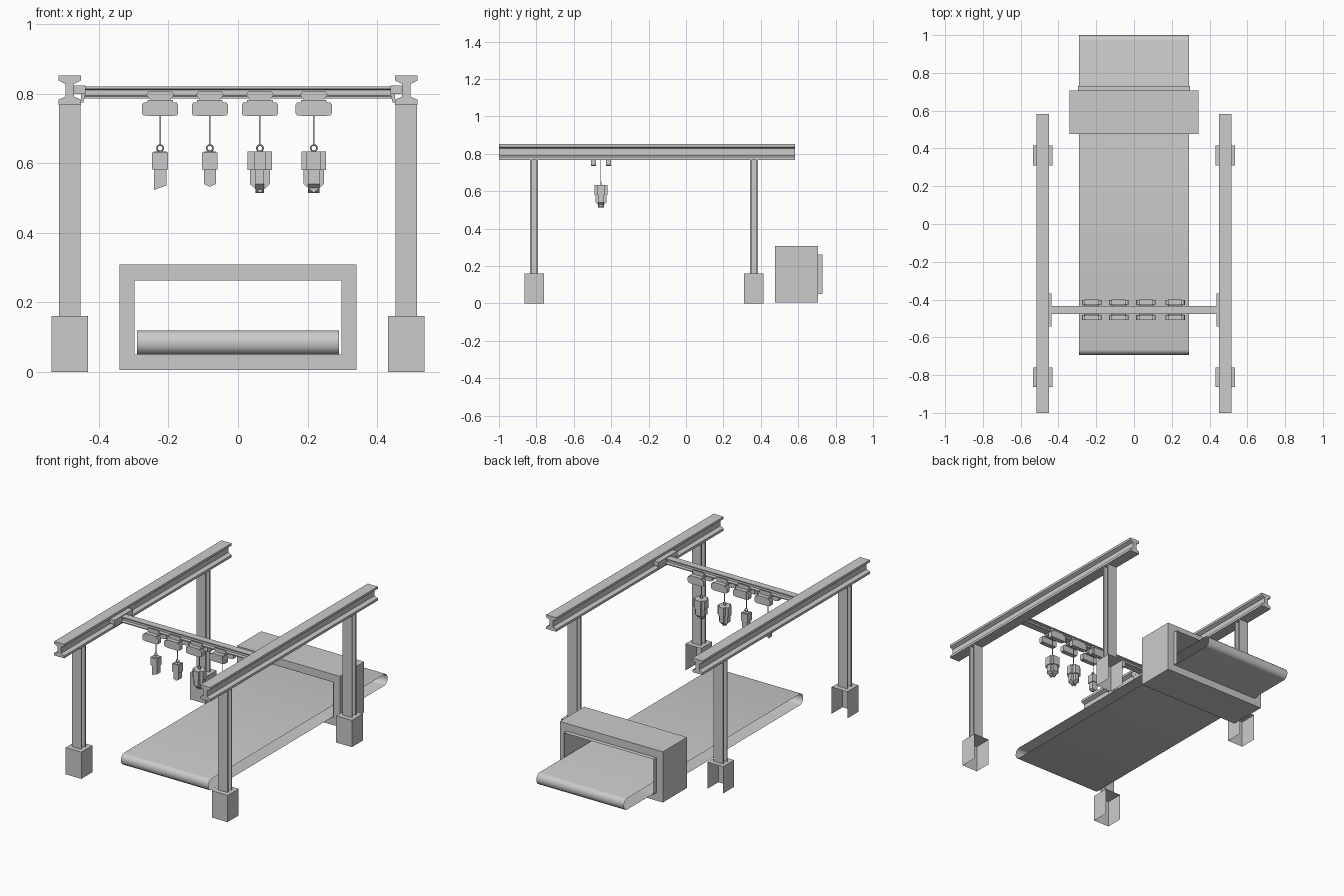
import bpy, bmesh, math
from mathutils import Vector

if "Cube" in bpy.data.objects:
    bpy.data.objects.remove(bpy.data.objects["Cube"])

AX = {'x': lambda a, b, t: (t, a, b), 'y': lambda a, b, t: (a, t, b), 'z': lambda a, b, t: (a, b, t)}


def finish(name, bm, normals=True):
    if normals:
        bmesh.ops.recalc_face_normals(bm, faces=bm.faces)
    me = bpy.data.meshes.new(name)
    bm.to_mesh(me)
    bm.free()
    ob = bpy.data.objects.new(name, me)
    bpy.context.collection.objects.link(ob)
    return ob


def prism(name, pts, axis, t0, t1, caps=True):
    """Extrude a 2D outline along an axis."""
    bm = bmesh.new()
    f = AX[axis]
    lo = [bm.verts.new(f(a, b, t0)) for a, b in pts]
    hi = [bm.verts.new(f(a, b, t1)) for a, b in pts]
    n = len(pts)
    for i in range(n):
        j = (i + 1) % n
        bm.faces.new((lo[i], lo[j], hi[j], hi[i]))
    if caps:
        bm.faces.new(lo)
        bm.faces.new(hi)
    return finish(name, bm)


def box(name, x0, x1, y0, y1, z0, z1, drop=()):
    """Box; faces whose normal is listed in drop are left open."""
    bm = bmesh.new()
    bmesh.ops.create_cube(bm, size=1)
    for v in bm.verts:
        v.co = ((x0 + x1) / 2 + v.co.x * (x1 - x0), (y0 + y1) / 2 + v.co.y * (y1 - y0),
                (z0 + z1) / 2 + v.co.z * (z1 - z0))
    bm.normal_update()
    gone = [f for f in bm.faces if any(f.normal.dot(Vector(d)) > 0.9 for d in drop)]
    bmesh.ops.delete(bm, geom=gone, context='FACES')
    return finish(name, bm, not drop)


def i_section(c, z0, z1, w, web, fl, slope=0.0):
    """I-beam outline: overall half width w, half web, flange depth, inner slope."""
    h = [(w, z0), (w, z0 + fl), (web, z0 + fl + slope), (web, z1 - fl - slope), (w, z1 - fl), (w, z1)]
    return [(c + a, b) for a, b in h] + [(c - a, b) for a, b in reversed(h)]


def smooth(ob, angle=40):
    bpy.context.view_layer.objects.active = ob
    ob.select_set(True)
    bpy.ops.object.shade_smooth_by_angle(angle=math.radians(angle))
    ob.select_set(False)


# Runway beams, columns and open-backed footings
for s, side in ((-1, "left"), (1, "right")):
    cx = s * 0.484
    prism(f"{side}_runway_beam", i_section(cx, 0.768, 0.852, 0.033, 0.012, 0.014, 0.010), 'y', -1, 0.583)
    for cy, end in ((-0.812, "front"), (0.363, "back")):
        prism(f"{side}_{end}_column", i_section(0, -0.022, 0.022, 0.031, 0.007, 0.008), 'z', 0.16, 0.768
              ).location = (cx, cy, 0)
        box(f"{side}_{end}_footing", cx - 0.052, cx + 0.052, cy - 0.052, cy + 0.052, 0, 0.16,
            drop=((0, 1, 0), (0, 0, -1)))

# Conveyor belt loop, open at the sides
loop = []
for cy, start in ((-0.665, 90), (0.972, 270)):
    for i in range(9):
        a = math.radians(start + i * 22.5)
        loop.append((cy + 0.028 * math.cos(a), 0.084 + 0.034 * math.sin(a)))
smooth(prism("conveyor_belt", loop, 'x', -0.29, 0.29, caps=False))

# Tunnel housing around the belt with a sleeve through it
for s, side in ((-1, "left"), (1, "right")):
    a, b = sorted((s * 0.298, s * 0.341))
    box(f"tunnel_{side}_wall", a, b, 0.476, 0.706, 0.005, 0.308)
box("tunnel_top", -0.298, 0.298, 0.476, 0.706, 0.262, 0.308)
box("tunnel_bottom", -0.298, 0.298, 0.476, 0.706, 0.005, 0.05)
prism("tunnel_sleeve", [(-0.297, 0.051), (0.297, 0.051), (0.297, 0.261), (-0.297, 0.261)], 'y',
      0.476, 0.731, caps=False)

# Bridge beam and end carriages running inside the runway beams
CY = -0.455
prism("bridge_beam", i_section(CY, 0.786, 0.82, 0.021, 0.006, 0.006, 0.003), 'x', -0.444, 0.444)
for s, side in ((-1, "left"), (1, "right")):
    a, b = sorted((s * 0.438, s * 0.471))
    box(f"{side}_end_carriage", a, b, CY - 0.088, CY + 0.088, 0.799, 0.824)
    prism(f"{side}_carriage_guide", [(s * 0.438, 0.80), (s * 0.451, 0.80), (s * 0.451, 0.775), (s * 0.445, 0.775)],
          'y', CY - 0.08, CY + 0.08)


def hoist(cx, tag):
    # Two drums with rounded motor caps, joined by a top plate
    for s in (-1, 1):
        y = CY + s * 0.04
        box(f"{tag}_hoist_body", cx - 0.037, cx + 0.037, y - 0.014, y + 0.014, 0.735, 0.782)
        caps = [(cx + 0.037 * e + e * a, z) for e, h in ((1, ((0, 0.737), (0.011, 0.737), (0.015, 0.743),
                (0.015, 0.768), (0.011, 0.774), (0, 0.774))),) for a, z in h]
        prism(f"{tag}_hoist_cap", caps, 'y', y - 0.013, y + 0.013)
        prism(f"{tag}_hoist_cap", [(2 * cx - a, z) for a, z in caps], 'y', y - 0.013, y + 0.013)
        # Trolley plate carrying the wheels
        yp = CY + s * 0.026
        prism(f"{tag}_trolley_plate", [(cx - 0.028, 0.78), (cx + 0.028, 0.78), (cx + 0.04, 0.797),
              (cx + 0.034, 0.806), (cx - 0.034, 0.806), (cx - 0.04, 0.797)], 'y', yp - 0.003, yp + 0.003)
    box(f"{tag}_hoist_plate", cx - 0.037, cx + 0.037, CY - 0.027, CY + 0.027, 0.772, 0.782)
    # Rope and hook ring
    box(f"{tag}_rope", cx - 0.002, cx + 0.002, CY - 0.001, CY + 0.001, 0.652, 0.775)
    bpy.ops.mesh.primitive_torus_add(major_segments=12, minor_segments=6, major_radius=0.009,
                                     minor_radius=0.0025, location=(cx, CY, 0.643),
                                     rotation=(math.pi / 2, 0, 0))
    bpy.context.object.name = f"{tag}_hook_ring"
    smooth(bpy.context.object)


def pointed(name, cx, w, d, tip, shoulder, lean=0):
    """Slab of half width w and half depth d ending in a point along x."""
    prism(name, [(cx - w, 0.63), (cx - w, shoulder), (cx + lean * w, tip), (cx + w, shoulder), (cx + w, 0.63)],
          'y', CY - d, CY + d)


def cross(name, cx, w, d, z0, z1):
    box(name, cx - w, cx + w, CY - d, CY + d, z0, z1)
    box(name, cx - d, cx + d, CY - w, CY + w, z0, z1)


hoists = [("first", -0.224), ("second", -0.081), ("third", 0.063), ("fourth", 0.218)]
for tag, x in hoists:
    hoist(x, tag)

# First load: block with a slanted foot
prism("first_load", [(-0.241, 0.633), (-0.241, 0.523), (-0.206, 0.536), (-0.206, 0.633)], 'y', CY - 0.016, CY + 0.016)
box("first_load_collar", -0.247, -0.202, CY - 0.021, CY + 0.021, 0.582, 0.63)
# Second load: narrow block with chamfered foot
prism("second_load", [(-0.098, 0.633), (-0.098, 0.54), (-0.081, 0.532), (-0.064, 0.54), (-0.064, 0.633)],
      'y', CY - 0.016, CY + 0.016)
box("second_load_collar", -0.104, -0.059, CY - 0.021, CY + 0.021, 0.582, 0.63)
# Third and fourth loads: crossed pointed blades with a collar
for tag, x, d in (("third", 0.063, 0.012), ("fourth", 0.218, 0.016)):
    pointed(f"{tag}_load_blade", x, 0.029, d, 0.514, 0.54)
    prism(f"{tag}_load_cross_blade", [(CY - 0.029, 0.63), (CY - 0.029, 0.54), (CY, 0.514), (CY + 0.029, 0.54),
          (CY + 0.029, 0.63)], 'x', x - d, x + d)
    cross(f"{tag}_load_collar", x, 0.035, d + 0.005, 0.58, 0.633)
